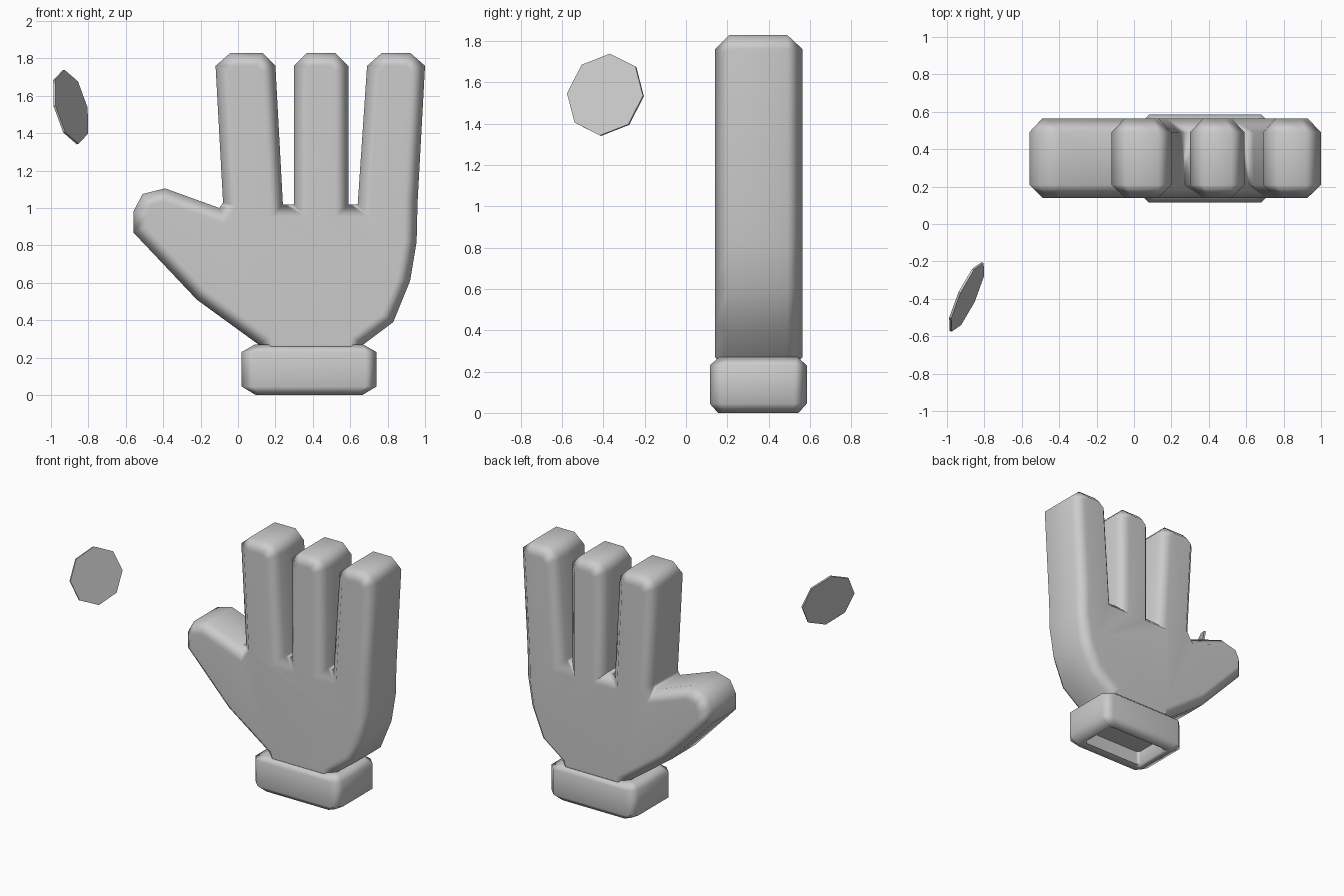
import bpy, bmesh, math
from mathutils import Vector

if "Cube" in bpy.data.objects:
    bpy.data.objects.remove(bpy.data.objects["Cube"])

grey = bpy.data.materials.new("soft_grey")
grey.diffuse_color = (0.6, 0.6, 0.6, 1)
grey.use_nodes = True
grey.node_tree.nodes["Principled BSDF"].inputs["Base Color"].default_value = grey.diffuse_color


def loft(name, rings, smooth=True):
    """Bridge equal-length closed rings and cap both ends."""
    bm = bmesh.new()
    vs = [[bm.verts.new(p) for p in r] for r in rings]
    n = len(rings[0])
    for a, b in zip(vs, vs[1:]):
        for i in range(n):
            j = (i + 1) % n
            bm.faces.new((a[i], a[j], b[j], b[i]))
    bm.faces.new(vs[0][::-1])
    bm.faces.new(vs[-1])
    bmesh.ops.recalc_face_normals(bm, faces=bm.faces)
    mesh = bpy.data.meshes.new(name)
    bm.to_mesh(mesh)
    bm.free()
    mesh.materials.append(grey)
    ob = bpy.data.objects.new(name, mesh)
    bpy.context.collection.objects.link(ob)
    if smooth:
        bpy.ops.object.select_all(action='DESELECT')
        ob.select_set(True)
        bpy.context.view_layer.objects.active = ob
        bpy.ops.object.shade_smooth_by_angle(angle=math.radians(62))
        mod = ob.modifiers.new("even_shading", 'WEIGHTED_NORMAL')
        mod.keep_sharp = True
    return ob


def inset(pts, d):
    """Offset a counter-clockwise outline inwards with mitred corners."""
    out = []
    for i, p in enumerate(pts):
        a = (p - pts[i - 1]).normalized()
        b = (pts[(i + 1) % len(pts)] - p).normalized()
        na, nb = Vector((-a.y, a.x)), Vector((-b.y, b.x))
        out.append(p + (na + nb) * d / (1 + na.dot(nb)))
    return out


# Glove: wrist, outer palm edge, three fingers, thumb (counter-clockwise x, z)
outline = [Vector(p) for p in (
    (0.13, 0.20), (0.65, 0.20), (0.67, 0.27), (0.83, 0.39), (0.92, 0.61),
    (0.955, 0.82), (0.96, 1.03),
    (1.00, 1.76), (0.92, 1.83), (0.77, 1.83), (0.69, 1.76), (0.64, 1.02),
    (0.59, 1.02), (0.59, 1.76), (0.52, 1.83), (0.37, 1.83), (0.30, 1.76),
    (0.30, 1.02), (0.24, 1.02), (0.20, 1.76), (0.13, 1.83), (-0.04, 1.83),
    (-0.12, 1.76), (-0.08, 1.03), (-0.10, 1.00),
    (-0.39, 1.105), (-0.51, 1.075), (-0.56, 0.98), (-0.56, 0.87),
    (-0.22, 0.51), (0.11, 0.27))]
inner = inset(outline, 0.07)
loft("glove_hand", [[(p.x, y, p.y) for p in ring] for ring, y in (
    (inner, 0.14), (outline, 0.21), (outline, 0.49), (inner, 0.565))])


# Cuff: rounded band with a recessed opening underneath
def band(hx, hy, c, z):
    corner = [(hx, hy - c), (hx - c, hy), (c - hx, hy), (-hx, hy - c),
              (-hx, c - hy), (c - hx, -hy), (hx - c, -hy), (hx, c - hy)]
    return [(0.38 + x, 0.35 + y, z) for x, y in corner]


loft("cuff", [band(0.24, 0.135, 0.02, 0.11), band(0.25, 0.145, 0.02, 0.015),
              band(0.285, 0.195, 0.03, 0.0), band(0.36, 0.235, 0.06, 0.045),
              band(0.36, 0.235, 0.06, 0.23), band(0.29, 0.19, 0.05, 0.27)])

# Floating disc: thin tilted octagon
centre = Vector((-0.895, -0.39, 1.54))
normal = Vector((0.887, -0.408, 0.22)).normalized()
u = normal.cross(Vector((0, 0, 1))).normalized()
v = u.cross(normal)


def disc_ring(radius, depth):
    return [centre + normal * depth + radius *
            (u * math.cos(k * math.pi / 4 + 0.03) + v * math.sin(k * math.pi / 4 + 0.03))
            for k in range(8)]


loft("floating_disc", [disc_ring(0.203, -0.006), disc_ring(0.203, 0.006)], smooth=False)
